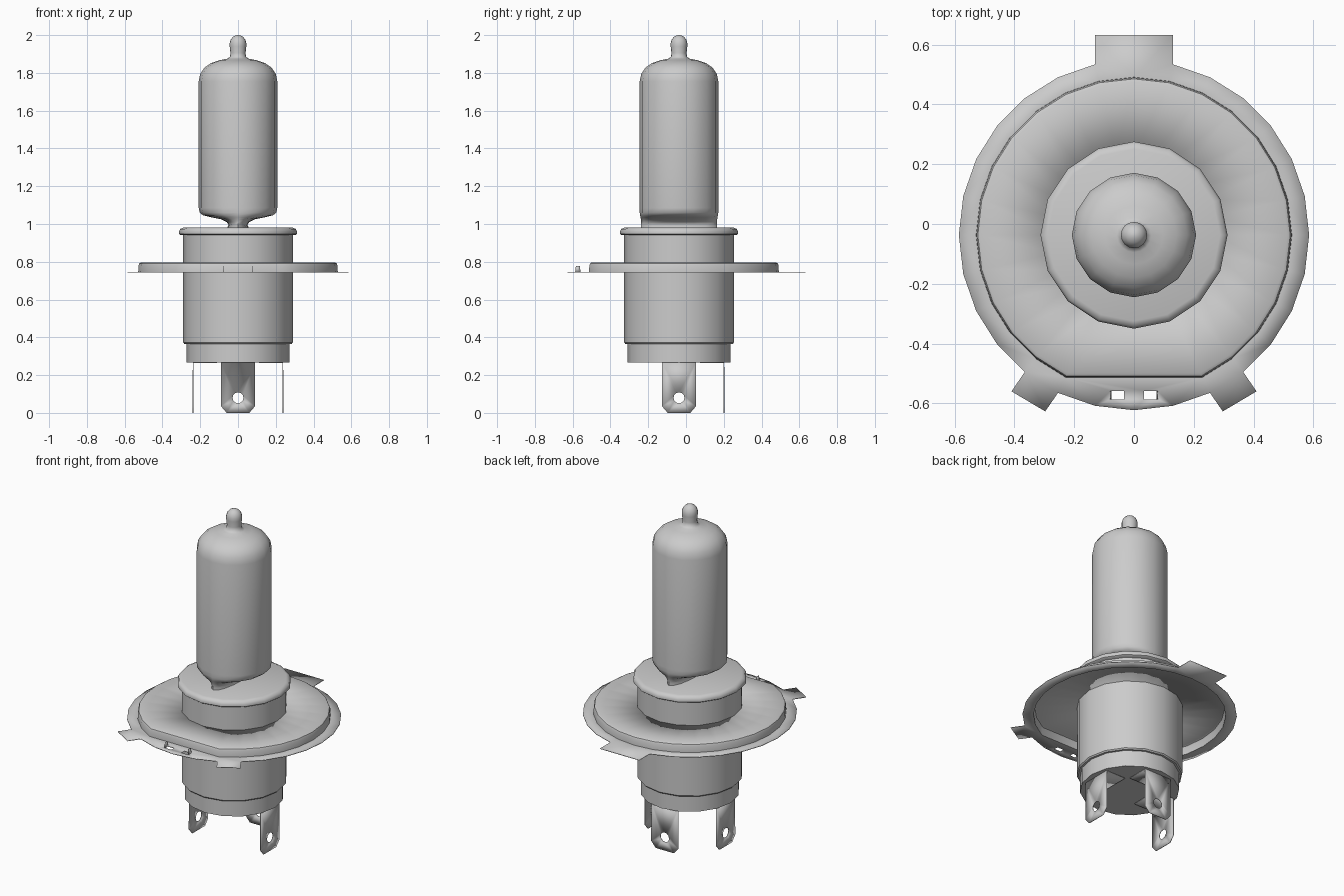
import bpy, bmesh
from math import sin, cos, pi, radians

if "Cube" in bpy.data.objects:
    bpy.data.objects.remove(bpy.data.objects["Cube"])

CY = -0.037  # y of the bulb axis


def finish(bm, name, angle=35, thickness=0):
    bmesh.ops.recalc_face_normals(bm, faces=bm.faces)
    me = bpy.data.meshes.new(name)
    bm.to_mesh(me)
    bm.free()
    ob = bpy.data.objects.new(name, me)
    bpy.context.collection.objects.link(ob)
    if thickness:
        mod = ob.modifiers.new("sheet", 'SOLIDIFY')
        mod.thickness = thickness
        mod.offset = 0
    bpy.ops.object.select_all(action='DESELECT')
    ob.select_set(True)
    bpy.context.view_layer.objects.active = ob
    bpy.ops.object.shade_smooth_by_angle(angle=radians(angle))
    return ob


def bridge(bm, a, b):
    n = len(a)
    for i in range(n):
        j = (i + 1) % n
        bm.faces.new((a[i], a[j], b[j], b[i]))


def lathe(name, profile, n=16, angle=35):
    """Stack of rings (rx, ry, z) with closed ends."""
    bm = bmesh.new()
    rings = [[bm.verts.new((rx * cos(2 * pi * i / n), CY + ry * sin(2 * pi * i / n), z))
              for i in range(n)] for rx, ry, z in profile]
    for a, b in zip(rings, rings[1:]):
        bridge(bm, a, b)
    bm.faces.new(rings[0])
    bm.faces.new(rings[-1])
    return finish(bm, name, angle)


def rnd(points):
    return [(r, r, z) for r, z in points]


def loop(bm, pts):
    vs = [bm.verts.new(p) for p in pts]
    es = [bm.edges.new((vs[i], vs[(i + 1) % len(vs)])) for i in range(len(vs))]
    return vs, es


def circle28(r, i):
    a = 2 * pi * i / 28
    return (r * cos(a), CY + r * sin(a))


# Base: lower ring, barrel and rolled top cap
lathe("base_ring", rnd([(0.272, 0.268), (0.272, 0.37)]))
lathe("barrel", rnd([(0.284, 0.365), (0.29, 0.372), (0.29, 0.95)]))
lathe("top_cap", rnd([(0.305, 0.942), (0.313, 0.948), (0.313, 0.96),
                      (0.306, 0.974), (0.288, 0.981)]), angle=50)

# Glass envelope: pinched flat at the bottom, domed at the top
pinch = [(0.06, 0.2, 0.975), (0.05, 0.2, 0.995), (0.06, 0.201, 1.01), (0.09, 0.202, 1.025),
         (0.145, 0.204, 1.036), (0.185, 0.206, 1.046), (0.203, 0.208, 1.06), (0.208, 0.208, 1.085)]
dome = [(0.208, 1.755), (0.2, 1.795), (0.178, 1.828), (0.143, 1.852), (0.098, 1.867),
        (0.058, 1.875), (0.043, 1.884), (0.04, 1.905), (0.044, 1.94), (0.044, 1.958),
        (0.038, 1.978), (0.025, 1.992), (0.01, 1.999), (0.002, 2.0)]
lathe("glass_bulb", pinch + rnd(dome), angle=60)

# Flange: flat rim with three tabs and two slots, raised centre with one flat side
bm = bmesh.new()
tabs = {6: [(0.13, 0.632), (-0.13, 0.632)],
        18: [(-0.41, -0.56), (-0.297, -0.627)],
        23: [(0.297, -0.627), (0.41, -0.56)]}
outline = []
for i in range(28):
    if i != 7:
        outline.append(circle28(0.586, i))
    outline += tabs.get(i, [])
Z = 0.744
edges = loop(bm, [(x, y, Z) for x, y in outline])[1]
kept = [i for i in range(28) if i not in (20, 21, 22)]
rings = []
for r, z in [(0.527, Z), (0.525, 0.78), (0.521, 0.79), (0.512, 0.795), (0.27, 0.795)]:
    pts = [circle28(r, i) + (z,) for i in kept]
    if not rings:
        vs, es = loop(bm, pts)
        edges += es
    else:
        vs = [bm.verts.new(p) for p in pts]
    rings.append(vs)
for s in (-1, 1):
    edges += loop(bm, [(s * x, y, Z) for x, y in
                       [(0.033, -0.587), (0.078, -0.587), (0.078, -0.558), (0.033, -0.558)]])[1]
bmesh.ops.triangle_fill(bm, use_beauty=True, edges=edges, normal=(0, 0, 1))
for a, b in zip(rings, rings[1:]):
    bridge(bm, a, b)
finish(bm, "flange", thickness=0.004)

# Small lugs bent up beside the slots
for s, side in ((-1, "left"), (1, "right")):
    bm = bmesh.new()
    bm.faces.new([bm.verts.new((s * 0.078, y, z)) for y, z in
                  [(-0.587, Z), (-0.558, Z), (-0.562, 0.777), (-0.583, 0.777)]])
    finish(bm, "slot_lug_" + side, thickness=0.004)

# Contact blades: pierced plate with a foot folded under the base
for name, ang in (("right", 0), ("back", pi / 2), ("left", pi)):
    bm = bmesh.new()
    D, T, W = 0.238, 0.265, 0.09
    edges = loop(bm, [(D, u, z) for u, z in
                      [(-W, T), (-W, 0.035), (-0.06, 0), (0.06, 0), (W, 0.035), (W, T)]])[1]
    edges += loop(bm, [(D, 0.029 * cos(pi * i / 6), 0.08 + 0.029 * sin(pi * i / 6))
                       for i in range(12)])[1]
    bmesh.ops.triangle_fill(bm, use_beauty=True, edges=edges, normal=(1, 0, 0))
    bm.faces.new([bm.verts.new(p) for p in
                  [(0.11, -W, T), (D, -W, T), (D, W, T), (0.11, W, T)]])
    bmesh.ops.remove_doubles(bm, verts=bm.verts, dist=1e-5)
    blade = finish(bm, "contact_blade_" + name, thickness=0.004)
    blade.location = (0, CY, 0)
    blade.rotation_euler[2] = ang
